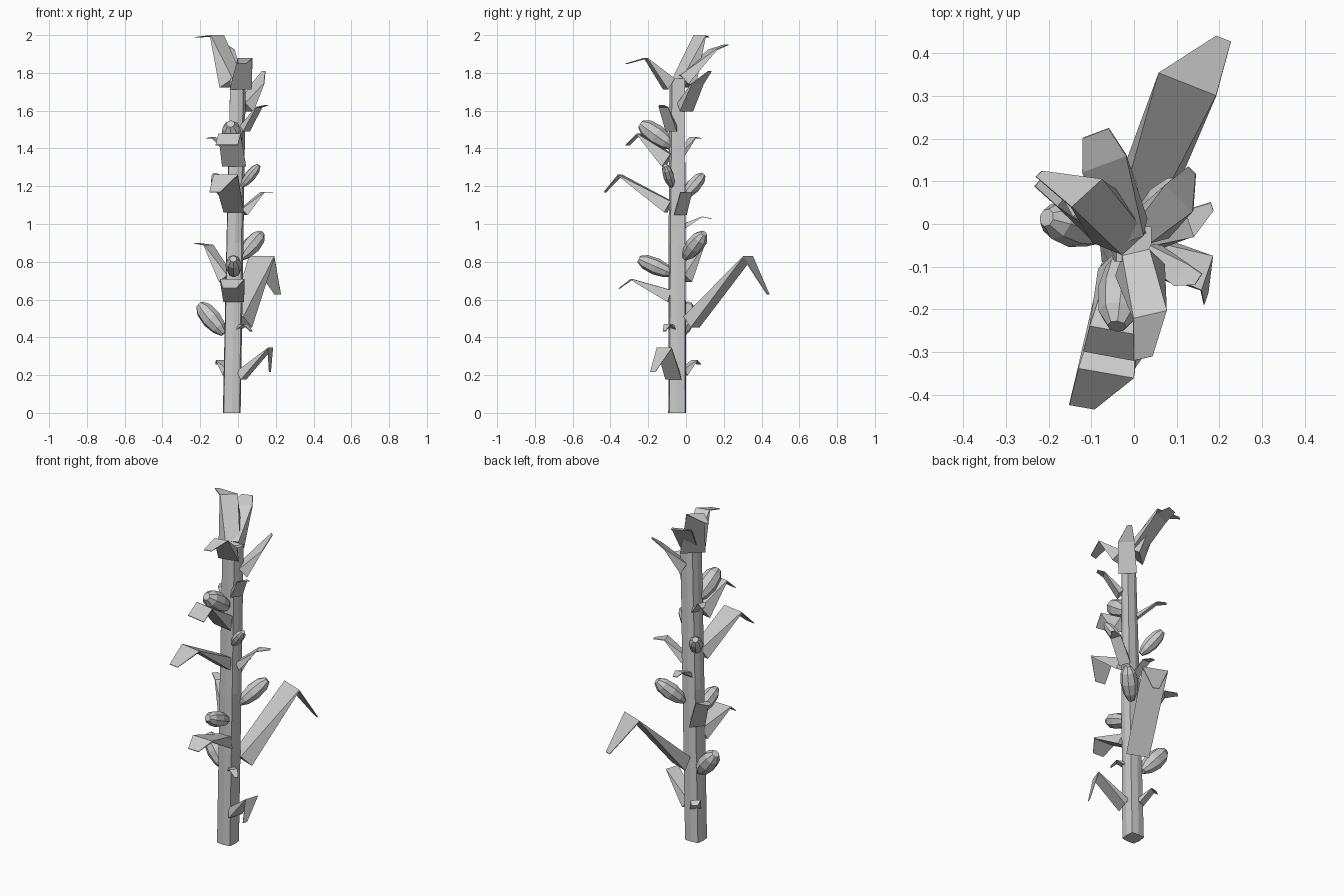
import bpy, bmesh, math
from mathutils import Vector

if "Cube" in bpy.data.objects:
    bpy.data.objects.remove(bpy.data.objects["Cube"])

TOP = 1.77


def axis(z):
    # centre line of the slightly leaning stalk
    return Vector((-0.033 + 0.033 * z / TOP, -0.047, z))


def finish(name, bm):
    bmesh.ops.recalc_face_normals(bm, faces=bm.faces)
    me = bpy.data.meshes.new(name)
    bm.to_mesh(me)
    bm.free()
    ob = bpy.data.objects.new(name, me)
    bpy.context.collection.objects.link(ob)
    return ob


def skin(bm, rings):
    # side walls and end caps through a list of point rings
    rings = [[bm.verts.new(p) for p in r] for r in rings]
    n = len(rings[0])
    for a, b in zip(rings, rings[1:]):
        for i in range(n):
            j = (i + 1) % n
            bm.faces.new((a[i], a[j], b[j], b[i]))
    bm.faces.new(rings[0])
    bm.faces.new(rings[-1])


def stalk():
    # squarish stem, narrowing across one diagonal towards the top
    bm = bmesh.new()
    rings = []
    for z, ru, rv, rs in ((0, 0.06, 0.058, 0.047), (0.9, 0.06, 0.05, 0.045), (TOP, 0.058, 0.038, 0.041)):
        radii = (rs, ru, rs, rv) * 2
        rings.append([axis(z) + Vector((r * math.cos(i * math.pi / 4), r * math.sin(i * math.pi / 4), 0))
                      for i, r in enumerate(radii)])
    skin(bm, rings)
    finish("stalk", bm)


def leaf(name, z, elbow, tip, w0, w1, w2, offset=0.03):
    # wedge blade: thick at the stalk, thin at the elbow, bending over to a narrow tip
    elbow, tip = Vector(elbow), Vector(tip)
    out = elbow - axis(z)
    out.z = 0
    out.normalize()
    base = axis(z) + out * offset
    side = Vector((-out.y, out.x, 0))
    down = side.cross((elbow - base).normalized())
    if down.z > 0:
        down = -down
    # inside of the bend, so the underside never pokes through the tip
    inner = ((base - elbow).normalized() + (tip - elbow).normalized()).normalized()
    if inner.z > -0.1:
        inner = down
    bm = bmesh.new()
    rings = []
    for p, top, low, d in ((base, 0.55 * w0, w0, down * 0.6 * w0), (elbow, w1, w1, inner * 0.06 * w1),
                           (tip, w2, w2, inner * 0.004)):
        rings.append([p + side * top / 2, p - side * top / 2,
                      p + d - side * low / 2, p + d + side * low / 2])
    skin(bm, rings)
    bmesh.ops.recalc_face_normals(bm, faces=bm.faces)
    finish(name, bm)


def ear(name, start, end, r):
    # faceted blunt oval cob
    start, end = Vector(start), Vector(end)
    d = end - start
    q = d.to_track_quat('Z', 'Y')
    bm = bmesh.new()
    rings = []
    for t, k in ((0, 0.35), (0.2, 0.78), (0.5, 1), (0.82, 0.85), (1, 0.4)):
        rings.append([start + d * t + q @ Vector((r * k * math.cos(i * math.pi / 4),
                                                 r * k * math.sin(i * math.pi / 4), 0))
                      for i in range(8)])
    skin(bm, rings)
    finish(name, bm)


stalk()

# crown leaves
leaf("crown_leaf_left", 1.77, (-0.11, 0.073, 2.0), (-0.222, 0.118, 1.99), 0.14, 0.097, 0.02, 0.0)
leaf("crown_leaf_back", 1.79, (-0.07, 0.14, 1.925), (-0.09, 0.212, 1.95), 0.10, 0.11, 0.065, 0.01)
leaf("crown_leaf_front", 1.77, (0.038, -0.212, 1.88), (0.022, -0.315, 1.85), 0.12, 0.08, 0.045, 0.02)

# upper leaves
leaf("upper_leaf_back_right", 1.64, (0.105, 0.06, 1.745), (0.135, 0.125, 1.81), 0.1, 0.09, 0.025)
leaf("upper_leaf_right", 1.52, (0.11, -0.12, 1.62), (0.15, -0.13, 1.63), 0.07, 0.06, 0.03)
leaf("upper_leaf_front", 1.37, (-0.045, -0.25, 1.48), (-0.06, -0.31, 1.42), 0.13, 0.12, 0.12)
leaf("upper_leaf_left", 1.38, (-0.13, 0.035, 1.46), (-0.165, 0.075, 1.455), 0.04, 0.045, 0.02)

# middle leaves
leaf("middle_leaf_front", 1.12, (-0.065, -0.35, 1.262), (-0.122, -0.43, 1.17), 0.11, 0.132, 0.06)
leaf("middle_leaf_right", 1.08, (0.13, 0.0, 1.17), (0.183, 0.04, 1.17), 0.07, 0.065, 0.02)
leaf("middle_leaf_back", 1.0, (-0.015, 0.085, 1.04), (-0.02, 0.135, 1.03), 0.045, 0.05, 0.025)
leaf("middle_leaf_left", 0.73, (-0.155, 0.07, 0.89), (-0.222, 0.1, 0.9), 0.09, 0.075, 0.03)

# lower leaves
leaf("large_leaf_back", 0.51, (0.125, 0.328, 0.83), (0.21, 0.435, 0.63), 0.13, 0.145, 0.037, 0.05)
leaf("lower_leaf_front", 0.65, (-0.03, -0.29, 0.71), (-0.045, -0.355, 0.66), 0.11, 0.13, 0.07)
leaf("tiny_leaf_right", 0.465, (0.04, -0.1, 0.47), (0.07, -0.115, 0.435), 0.045, 0.045, 0.02)
leaf("lower_leaf_right", 0.22, (0.172, -0.115, 0.345), (0.17, -0.175, 0.22), 0.09, 0.085, 0.03)
leaf("lower_leaf_left", 0.23, (-0.095, 0.045, 0.28), (-0.105, 0.068, 0.26), 0.06, 0.055, 0.035)

# ears and buds
ear("ear_upper_front", (-0.02, -0.07, 1.41), (-0.04, -0.24, 1.53), 0.055)
ear("bud_right", (0.02, -0.075, 1.2), (0.11, -0.11, 1.31), 0.03)
ear("bud_back_left", (-0.06, -0.015, 1.14), (-0.125, 0.09, 1.26), 0.04)
ear("ear_right", (0.015, -0.005, 0.82), (0.125, 0.095, 0.95), 0.048)
ear("ear_lower_front", (-0.02, -0.07, 0.735), (-0.025, -0.25, 0.815), 0.045)
ear("ear_left", (-0.075, -0.02, 0.42), (-0.205, 0.015, 0.575), 0.053)
